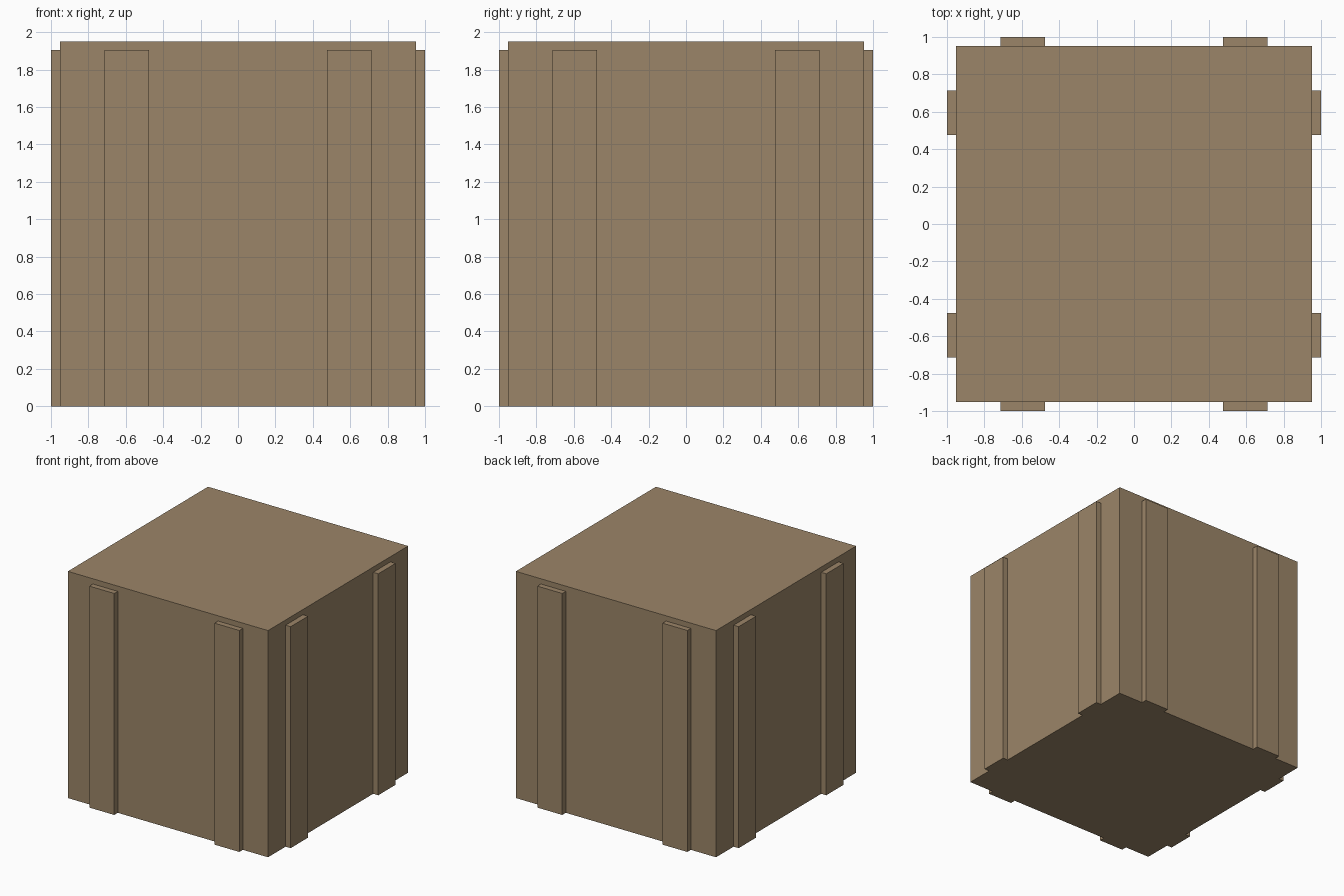
import bpy
from math import pi
from mathutils import Matrix, Vector

if "Cube" in bpy.data.objects:
    bpy.data.objects.remove(bpy.data.objects["Cube"])

mat = bpy.data.materials.new("crate_brown")
mat.diffuse_color = (0.33, 0.235, 0.138, 1)
mat.use_nodes = True
mat.node_tree.nodes["Principled BSDF"].inputs["Base Color"].default_value = mat.diffuse_color

HALF, WALL_TOP, TOP = 0.952, 1.904, 1.949


def box(name, lo, hi, turn=0.0):
    """Axis-aligned box between two corners, turned about the z axis."""
    lo, hi = Vector(lo), Vector(hi)
    bpy.ops.mesh.primitive_cube_add(size=1)
    ob = bpy.context.object
    ob.name = name
    ob.data.transform(Matrix.Rotation(turn, 4, 'Z')
                      @ Matrix.Translation((lo + hi) / 2)
                      @ Matrix.Diagonal((*(hi - lo), 1)))
    ob.data.materials.append(mat)
    return ob


# crate body and flush lid
box("crate_body", (-HALF, -HALF, 0), (HALF, HALF, WALL_TOP))
box("crate_lid", (-HALF, -HALF, WALL_TOP), (HALF, HALF, TOP))

# two upright battens on each of the four sides
for i, side in enumerate(("front", "right", "back", "left")):
    for x, end in ((-0.595, "a"), (0.595, "b")):
        box(f"{side}_batten_{end}", (x - 0.118, -1, 0),
            (x + 0.118, -HALF, WALL_TOP), i * pi / 2)
